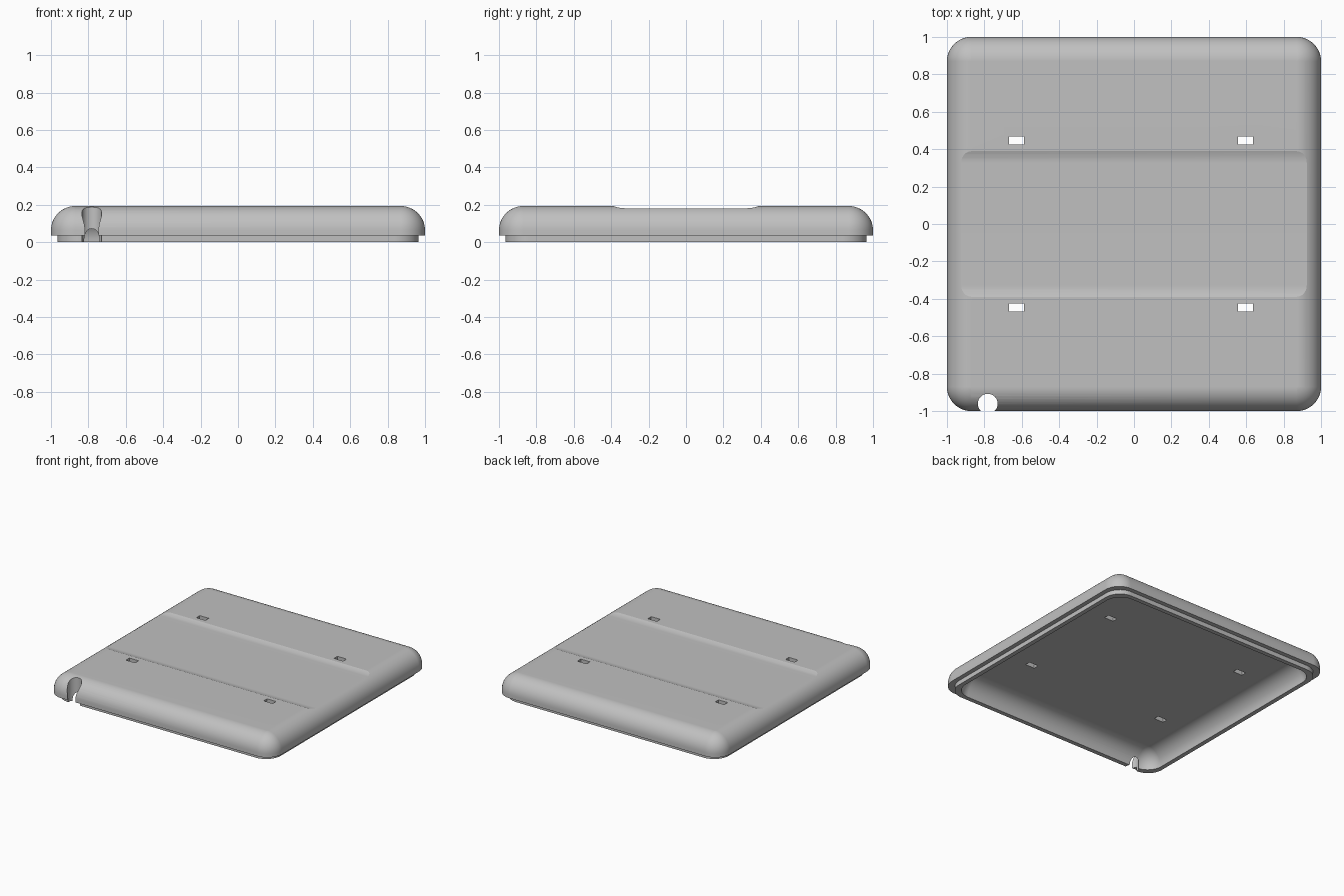
import bpy, bmesh
from math import sin, cos, pi, radians, sqrt

cube = bpy.data.objects.get("Cube")
if cube:
    bpy.data.objects.remove(cube)

TOP, RIM, R = 0.193, 0.035, 0.13   # lid top, rim underside, rounding radius
SEG = 12

grey = bpy.data.materials.new("plain grey")
grey.use_nodes = True
grey.diffuse_color = (0.53, 0.53, 0.53, 1)
grey.node_tree.nodes["Principled BSDF"].inputs["Base Color"].default_value = grey.diffuse_color


def make_object(name, bm):
    bmesh.ops.remove_doubles(bm, verts=bm.verts, dist=1e-5)
    bmesh.ops.recalc_face_normals(bm, faces=bm.faces)
    mesh = bpy.data.meshes.new(name)
    bm.to_mesh(mesh)
    bm.free()
    mesh.materials.append(grey)
    ob = bpy.data.objects.new(name, mesh)
    bpy.context.collection.objects.link(ob)
    return ob


def rounded_square(half, radius, z):
    """Points of a square outline with rounded corners."""
    c = half - radius
    pts = []
    for q, (sx, sy) in enumerate([(1, 1), (-1, 1), (-1, -1), (1, -1)]):
        for i in range(SEG + 1):
            a = (q + i / SEG) * pi / 2
            pts.append((sx * c + radius * cos(a), sy * c + radius * sin(a), z))
    return pts


def dome(half, z):
    """Rings of a quarter-round edge, from the wall up to the flat."""
    rings = []
    for i in range(SEG + 1):
        a = i / SEG * pi / 2
        r = R * cos(a)
        rings.append(rounded_square(half - R + r, max(r, 0.0), z + R * sin(a)))
    return rings


# Shell: outer dome down to the rim, step in to the lip, then up the cavity
rings = dome(1.0, TOP - R)[::-1]
rings.append(rounded_square(1.0, R, RIM))
rings.append(rounded_square(0.965, R, RIM))
rings.append(rounded_square(0.965, R, 0))
rings += dome(0.93, 0)

bm = bmesh.new()
loops = [[bm.verts.new(p) for p in ring] for ring in rings]
for a, b in zip(loops, loops[1:]):
    for i in range(len(a)):
        j = (i + 1) % len(a)
        bm.faces.new((a[i], b[i], b[j], a[j]))
bm.faces.new(loops[0])
bm.faces.new(loops[-1])
lid = make_object("lid_shell", bm)

cutters = []

# Shallow recess: a channel with rounded sides running across the lid
floor, edge, bend = 0.181, 0.39, 0.18
depth = TOP - floor
centre = edge - sqrt(2 * bend * depth - depth * depth)
side = [(centre + bend * sin(i / SEG * pi / 2),
         floor + bend * (1 - cos(i / SEG * pi / 2))) for i in range(SEG + 1)]
profile = [(-y, z) for y, z in reversed(side)] + side
bm = bmesh.new()
face = bm.faces.new([bm.verts.new((-1.2, y, z)) for y, z in profile])
ext = bmesh.ops.extrude_face_region(bm, geom=[face])
bmesh.ops.translate(bm, vec=(2.4, 0, 0),
                    verts=[v for v in ext["geom"] if isinstance(v, bmesh.types.BMVert)])
cutters.append(make_object("recess_cutter", bm))

# Four strap slots
bm = bmesh.new()
for x in (-0.628, 0.597):
    for y in (-0.447, 0.447):
        box = bmesh.ops.create_cube(bm, size=1)["verts"]
        bmesh.ops.scale(bm, vec=(0.081, 0.043, 0.6), verts=box)
        bmesh.ops.translate(bm, vec=(x, y, 0.15), verts=box)
cutters.append(make_object("slot_cutter", bm))

# Cable notch through the front edge
bm = bmesh.new()
tube = bmesh.ops.create_cone(bm, cap_ends=True, segments=48, radius1=0.053,
                             radius2=0.053, depth=0.8)["verts"]
bmesh.ops.translate(bm, vec=(-0.782, -0.961, 0.1), verts=tube)
cutters.append(make_object("notch_cutter", bm))

# Apply the cuts and smooth the rounded surfaces
bpy.ops.object.select_all(action='DESELECT')
bpy.context.view_layer.objects.active = lid
lid.select_set(True)
for cutter in cutters:
    mod = lid.modifiers.new(cutter.name, 'BOOLEAN')
    mod.operation = 'DIFFERENCE'
    mod.solver = 'EXACT'
    mod.object = cutter
    bpy.ops.object.modifier_apply(modifier=mod.name)
    bpy.data.objects.remove(cutter)
bpy.ops.object.shade_smooth_by_angle(angle=radians(14))
normals = lid.modifiers.new("even_shading", 'WEIGHTED_NORMAL')
normals.keep_sharp = True
